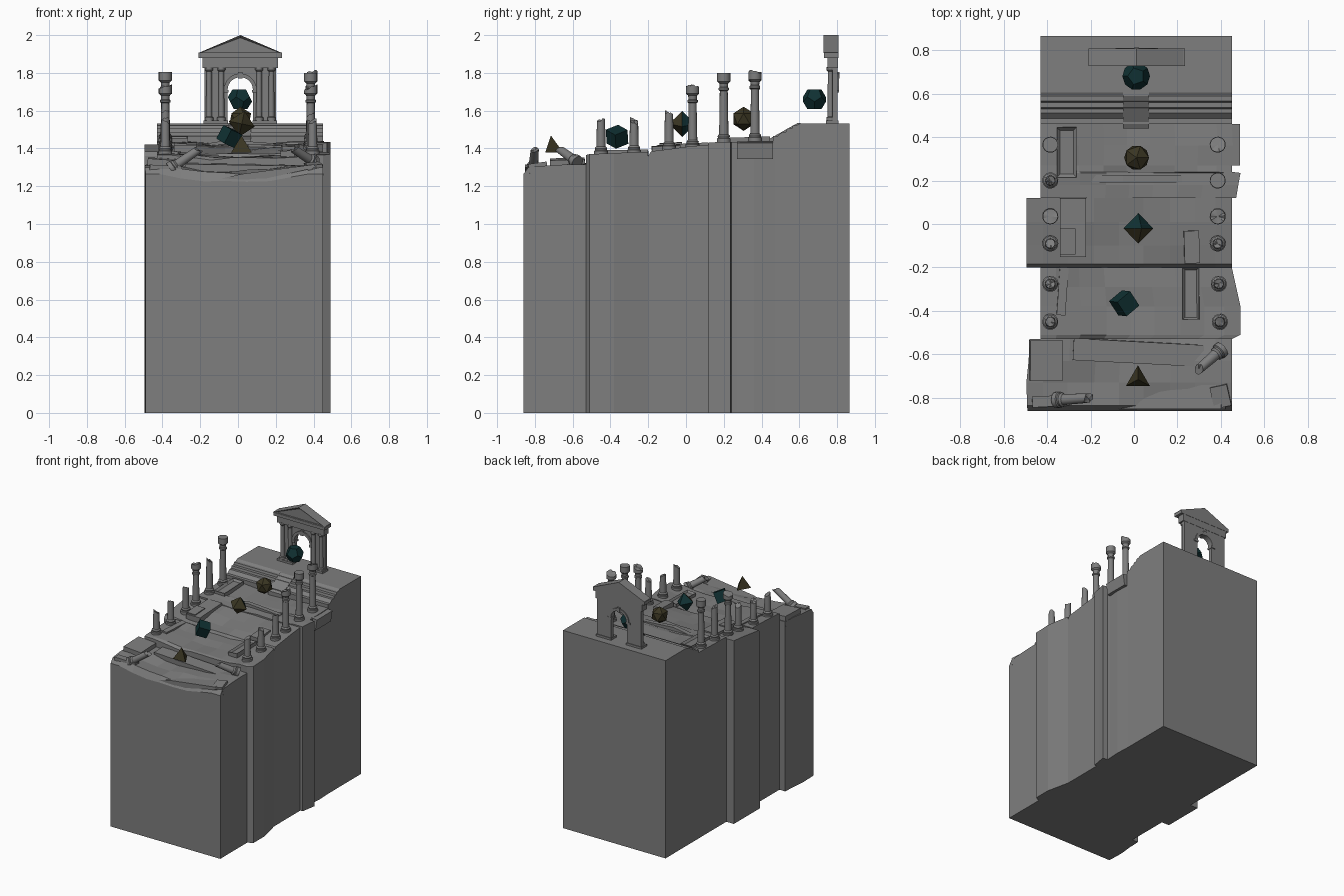
import bpy, bmesh, math, random
from mathutils import Vector, Matrix

if "Cube" in bpy.data.objects:
    bpy.data.objects.remove(bpy.data.objects["Cube"])

random.seed(4)


def material(name, rgb):
    m = bpy.data.materials.new(name)
    m.diffuse_color = (*rgb, 1)
    m.use_nodes = True
    m.node_tree.nodes["Principled BSDF"].inputs["Base Color"].default_value = m.diffuse_color
    return m


STONE = material("grey_stone", (0.21, 0.21, 0.21))
TEAL = material("dark_teal", (0.005, 0.03, 0.032))
OLIVE = material("dark_olive", (0.042, 0.036, 0.016))


def finish(name, bm, mats=(STONE,), smooth=False):
    bmesh.ops.recalc_face_normals(bm, faces=bm.faces[:])
    me = bpy.data.meshes.new(name)
    bm.to_mesh(me)
    bm.free()
    for m in mats:
        me.materials.append(m)
    ob = bpy.data.objects.new(name, me)
    bpy.context.collection.objects.link(ob)
    if smooth:
        bpy.ops.object.select_all(action='DESELECT')
        ob.select_set(True)
        bpy.context.view_layer.objects.active = ob
        bpy.ops.object.shade_smooth_by_angle(angle=math.radians(35))
    return ob


def box(name, x0, x1, y0, y1, z0, z1, tilt=(0, 0, 0), frame=0):
    bm = bmesh.new()
    bmesh.ops.create_cube(bm, size=1, matrix=Matrix.Diagonal((x1 - x0, y1 - y0, z1 - z0, 1)))
    if frame:  # sunken panel on top
        top = max(bm.faces, key=lambda f: f.calc_center_median().z)
        bmesh.ops.inset_region(bm, faces=[top], thickness=frame, depth=0)
        bmesh.ops.translate(bm, verts=top.verts[:], vec=(0, 0, -0.015))
    ob = finish(name, bm)
    ob.location = ((x0 + x1) / 2, (y0 + y1) / 2, (z0 + z1) / 2)
    ob.rotation_euler = [math.radians(a) for a in tilt]
    return ob


def prism(name, pts, a, b, axis='y', inset=0):
    """Extrude a profile: (x, z) along y, or (y, z) along x."""
    bm = bmesh.new()
    place = (lambda p: (p[0], a, p[1])) if axis == 'y' else (lambda p: (a, p[0], p[1]))
    face = bm.faces.new([bm.verts.new(place(p)) for p in pts])
    r = bmesh.ops.extrude_face_region(bm, geom=[face], use_keep_orig=True)
    vec = (0, b - a, 0) if axis == 'y' else (b - a, 0, 0)
    bmesh.ops.translate(bm, verts=[v for v in r['geom'] if isinstance(v, bmesh.types.BMVert)], vec=vec)
    if inset:
        bmesh.ops.inset_region(bm, faces=[face], thickness=inset, depth=0)
        bmesh.ops.translate(bm, verts=face.verts[:], vec=(0, 0.012, 0))
    return finish(name, bm)


def lathe(name, prof, broken=0.0, n=16):
    bm = bmesh.new()
    rings = []
    for i, (r, z) in enumerate(prof):
        last = i == len(prof) - 1
        rings.append([bm.verts.new((r * math.cos(2 * math.pi * k / n), r * math.sin(2 * math.pi * k / n),
                                    z + (broken * (math.cos(2 * math.pi * k / n + 1) - 1 + random.uniform(-.4, .4))
                                         if last else 0))) for k in range(n)])
    for lo, hi in zip(rings, rings[1:]):
        for k in range(n):
            bm.faces.new((lo[k], lo[(k + 1) % n], hi[(k + 1) % n], hi[k]))
    bm.faces.new(rings[0])
    if broken:
        c = bm.verts.new((0, 0, prof[-1][1] - broken))
        for k in range(n):
            bm.faces.new((rings[-1][k], rings[-1][(k + 1) % n], c))
    else:
        bm.faces.new(rings[-1])
    return finish(name, bm, smooth=True)


# ---- Terraced rock body: rows run front to back as (y, left x, right x, edge z) ----
T = [0, .08, .2, .33, .45, .57, .7, .82, .92, 1]
DIP = [0, 0, .5, .85, 1, .95, .8, .4, 0, 0]


def terrace(name, rows, sag, rough):
    bm = bmesh.new()
    top, low = [], []
    for y, xl, xr, z in rows:
        top.append([bm.verts.new((xl + (xr - xl) * t, y, z - sag * d + (random.uniform(-rough, rough) if d else 0)))
                    for t, d in zip(T, DIP)])
        low.append([bm.verts.new((xl + (xr - xl) * t, y, 0)) for t in T])
    for j in range(len(rows) - 1):
        for i in range(len(T) - 1):
            for g in (top, low):
                bm.faces.new((g[j][i], g[j][i + 1], g[j + 1][i + 1], g[j + 1][i]))
        for i in (0, -1):
            bm.faces.new((low[j][i], low[j + 1][i], top[j + 1][i], top[j][i]))
    for j in (0, -1):
        for i in range(len(T) - 1):
            bm.faces.new((low[j][i], low[j][i + 1], top[j][i + 1], top[j][i]))
    return finish(name, bm)


terrace("front_terrace", [(-.86, -.49, .45, 1.265), (-.835, -.492, .45, 1.30), (-.73, -.495, .45, 1.31),
                          (-.63, -.485, .45, 1.315), (-.53, -.48, .45, 1.315)], .035, .012)
terrace("second_terrace", [(-.53, -.43, .45, 1.365), (-.51, -.43, .49, 1.37), (-.38, -.43, .49, 1.375),
                           (-.29, -.43, .47, 1.38), (-.20, -.43, .45, 1.38)], .022, .01)
terrace("third_terrace", [(-.20, -.495, .45, 1.36), (-.185, -.495, .45, 1.385), (-.1, -.495, .45, 1.395),
                          (.01, -.495, .45, 1.41), (.12, -.495, .45, 1.42)], .015, .006)
terrace("fourth_terrace", [(.12, -.43, .47, 1.43), (.18, -.43, .48, 1.435), (.235, -.43, .49, 1.435),
                           (.24, -.43, .45, 1.435), (.27, -.43, .45, 1.435), (.36, -.43, .455, 1.44),
                           (.47, -.43, .45, 1.44)], .015, .006)
# Overhanging wedge beside the upper terrace
prism("side_wedge", [(.44, 1.345), (.475, 1.345), (.488, 1.43), (.44, 1.437)], .27, .46)

# Back platform with its steps
steps = [(.46, 0), (.865, 0), (.865, 1.533), (.605, 1.533), (.585, 1.522), (.565, 1.522), (.56, 1.505),
         (.535, 1.505), (.53, 1.488), (.51, 1.488), (.485, 1.466), (.46, 1.466)]
prism("back_platform", steps, -.43, .45, 'x')
prism("stair_ramp", [(.44, 1.40), (.605, 1.40), (.605, 1.534), (.59, 1.534), (.44, 1.45)], -.05, .07, 'x')

# ---- Loose slabs and rubble ----
box("framed_slab", -.355, -.265, .215, .445, 1.42, 1.46, (2, 0, 0), .02)
box("paved_slab", -.34, -.22, -.15, .12, 1.37, 1.425, (3, 0, 0))
box("paved_slab_step", -.34, -.27, -.14, -.02, 1.40, 1.43, (3, 2, 0))
box("right_broken_slab", .23, .30, -.18, -.03, 1.36, 1.415, (3, 3, 2))
box("long_slab", .225, .30, -.44, -.20, 1.34, 1.39, (1, -4, 0), .015)
box("left_thin_slab", -.35, -.31, -.42, -.20, 1.345, 1.385, (0, 5, -4))
box("front_left_block", -.48, -.33, -.72, -.535, 1.27, 1.345, (2, 4, 0))
box("front_left_block_lower", -.47, -.30, -.84, -.79, 1.22, 1.31, (0, 3, 3))
box("front_ledge", -.28, .32, -.64, -.54, 1.24, 1.315, (3, 1, -3))
box("front_rubble", .36, .44, -.84, -.74, 1.26, 1.32, (8, -6, 12))
prism("front_shard", [(-.18, 1.22), (.12, 1.235), (.42, 1.30), (.40, 1.315), (.02, 1.265)], -.852, -.74)
prism("crack_shard", [(-.2, 1.42), (-.05, 1.445), (.22, 1.425), (.22, 1.40), (-.2, 1.40)], .19, .225)

# ---- Colonnade ----
BASE = [(.037, 0), (.037, .022), (.031, .026), (.033, .036), (.025, .045)]


def column(name, x, y, z0, z1, capital, broken):
    h = z1 - z0
    prof = list(BASE)
    if capital:
        prof += [(.021, h - .095), (.028, h - .09), (.028, h - .08), (.022, h - .075),
                 (.024, h - .055), (.035, h - .045), (.035, h)]
    else:
        prof += [(.022, h - .03), (.0215, h)]
    ob = lathe(name, prof, broken)
    ob.location = (x, y, z0)
    ob.rotation_euler.z = random.uniform(0, 6)
    return ob


for x, y, z0, z1, cap, brk in [
        (-.385, .365, 1.435, 1.805, 1, 0), (.385, .365, 1.435, 1.81, 1, .012),
        (-.385, .20, 1.43, 1.70, 0, .015), (.385, .20, 1.43, 1.80, 1, 0),
        (-.385, .035, 1.40, 1.735, 1, .01), (.385, .035, 1.40, 1.735, 1, .014),
        (-.385, -.09, 1.39, 1.60, 0, .012), (.385, -.09, 1.39, 1.59, 0, .012),
        (-.385, -.275, 1.37, 1.565, 0, .014), (.39, -.275, 1.37, 1.55, 0, .01),
        (-.385, -.45, 1.365, 1.55, 0, .014), (.395, -.45, 1.365, 1.555, 0, .012)]:
    column("column", x, y, z0, z1, cap, brk)

# Fallen columns, laid from base to tip
for a, b in [((-.36, -.81, 1.29), (-.20, -.80, 1.40)), ((.405, -.575, 1.325), (.29, -.675, 1.40))]:
    a, b = Vector(a), Vector(b)
    ob = column("fallen_column", 0, 0, 0, (b - a).length, 0, .012)
    ob.rotation_euler = (b - a).to_track_quat('Z', 'Y').to_euler()
    ob.location = a

# ---- Gateway ----
CX, G = .012, 1.533


def arc(r, z, n=14):
    return [(CX + r * math.cos(math.pi * k / n), z + r * math.sin(math.pi * k / n)) for k in range(n + 1)]


SPRING = 1.71
prism("gate_wall", [(CX + .19, G), (CX + .19, 1.84), (CX - .19, 1.84), (CX - .19, G), (CX - .067, G)]
      + arc(.067, SPRING)[::-1] + [(CX + .067, G)], .775, .803)
prism("arch_trim", arc(.087, SPRING) + arc(.067, SPRING)[::-1], .765, .81)
box("arch_keystone", CX - .012, CX + .012, .76, .813, 1.77, 1.805)
box("entablature", CX - .2, CX + .2, .748, .805, 1.825, 1.88)
box("cornice", CX - .22, CX + .22, .73, .807, 1.88, 1.908)
prism("pediment", [(CX - .222, 1.905), (CX + .222, 1.905), (CX, 2.0)], .728, .807, 'y', .014)
for s in (-1, 1):
    box("gate_plinth", CX + s * .13 - .065, CX + s * .13 + .065, .742, .808, G, G + .016)
    box("arch_impost", CX + s * .08 - .018, CX + s * .08 + .018, .764, .81, SPRING - .015, SPRING)
    for d in (.1, .165):
        ob = lathe("gate_column", [(.022, 0), (.022, .016), (.016, .022), (.014, .26), (.021, .268), (.021, .285)], n=12)
        ob.location = (CX + s * d, .765, G + .014)

# ---- Floating gems ----


def gem(name, pts, loc, rot=(0, 0, 0), rule=None, mats=(TEAL,)):
    bm = bmesh.new()
    for p in pts:
        bm.verts.new(p)
    bmesh.ops.convex_hull(bm, input=bm.verts[:])
    bmesh.ops.dissolve_limit(bm, angle_limit=.02, verts=bm.verts[:], edges=bm.edges[:])
    bmesh.ops.recalc_face_normals(bm, faces=bm.faces[:])
    if rule:
        for f in bm.faces:
            f.material_index = int(rule(f.normal))
    ob = finish(name, bm, mats)
    ob.location = loc
    ob.rotation_euler = [math.radians(r) for r in rot]


ico = bmesh.new()
bmesh.ops.create_icosphere(ico, subdivisions=1, radius=.064)
ico_pts = [v.co.copy() for v in ico.verts]
dod_pts = [f.calc_center_median().normalized() * .065 for f in ico.faces]
ico.free()

gem("tetrahedron_gem", [(-.055, -.035, 0), (.055, -.035, 0), (0, .06, 0), (0, -.005, .09)],
    (.018, -.71, 1.378), mats=(OLIVE,))
c = .041
gem("cube_gem", [(x, y, z) for x in (-c, c) for y in (-c, c) for z in (-c, c)], (-.045, -.365, 1.462), (20, 20, 40))
o = .07
gem("octahedron_gem", [(o, 0, 0), (-o, 0, 0), (0, o, 0), (0, -o, 0), (0, 0, o), (0, 0, -o)],
    (.02, -.02, 1.53), (0, 12, 0), lambda n: n.y < 0, (TEAL, OLIVE))
gem("icosahedron_gem", ico_pts, (.012, .305, 1.557), mats=(OLIVE,))
gem("dodecahedron_gem", dod_pts, (.01, .68, 1.66))
